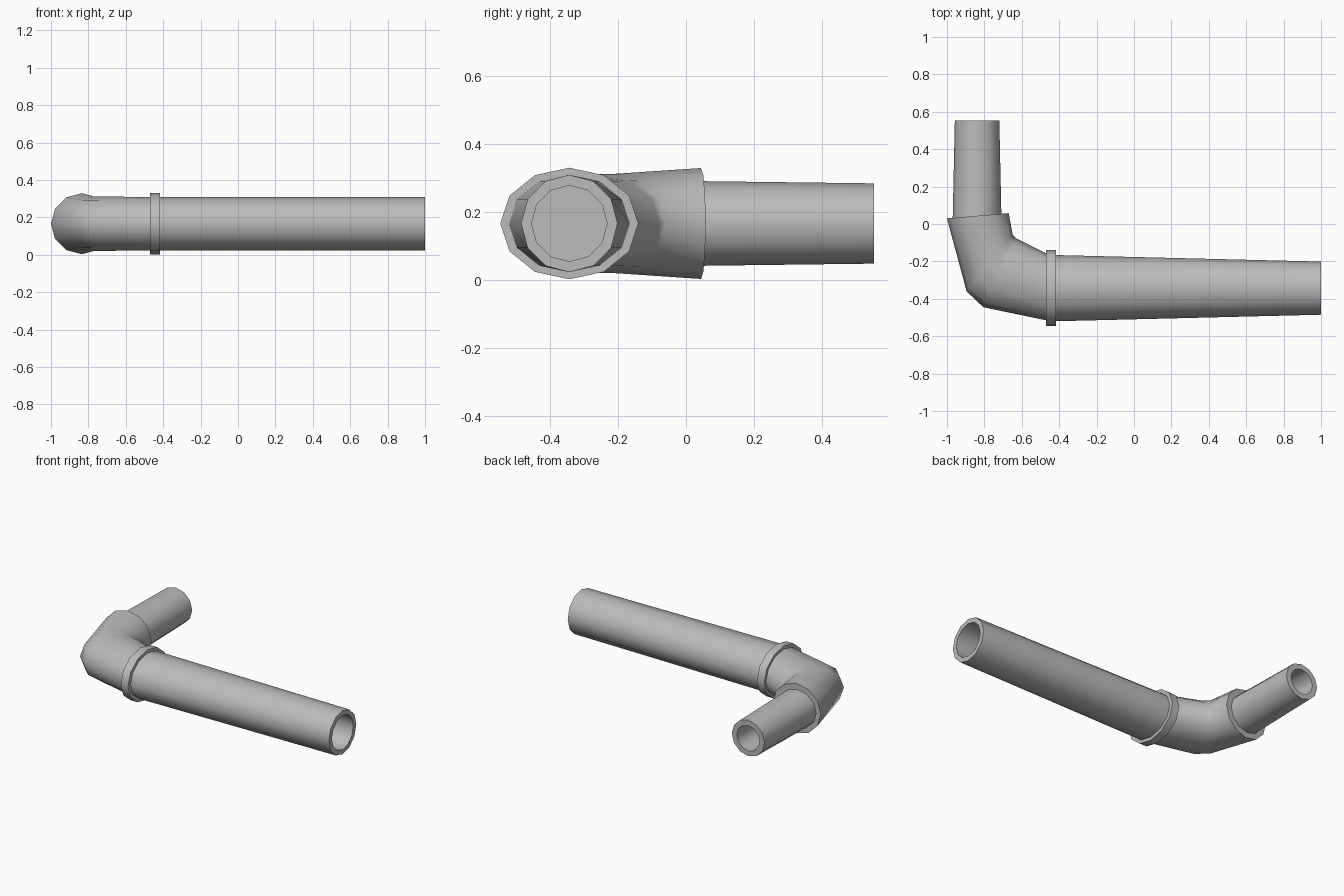
import bpy, bmesh, math
from mathutils import Vector

cube = bpy.data.objects.get("Cube")
if cube:
    bpy.data.objects.remove(cube, do_unlink=True)

SIDES = 12
MID_Z = 0.166

metal = bpy.data.materials.new("grey_metal")
metal.use_nodes = True
GREY = (0.5, 0.5, 0.5, 1)
metal.diffuse_color = GREY
metal.node_tree.nodes["Principled BSDF"].inputs["Base Color"].default_value = GREY


def loft(name, sections, closed=False):
    """Skin twelve-sided rings, each given as two plan points and a vertical radius."""
    bm = bmesh.new()
    rings = []
    for a, b, rz in sections:
        a, b = Vector(a), Vector(b)
        mid, half = (a + b) / 2, (b - a) / 2
        ring = []
        for i in range(SIDES):
            t = math.tau * i / SIDES
            p = mid + half * math.cos(t)
            ring.append(bm.verts.new((p.x, p.y, MID_Z + rz * math.sin(t))))
        rings.append(ring)
    pairs = list(zip(rings, rings[1:]))
    if closed:
        pairs.append((rings[-1], rings[0]))
    else:
        bm.faces.new(rings[0])
        bm.faces.new(rings[-1])
    for r, s in pairs:
        for i in range(SIDES):
            j = (i + 1) % SIDES
            bm.faces.new((r[i], r[j], s[j], s[i]))
    bmesh.ops.recalc_face_normals(bm, faces=bm.faces)
    mesh = bpy.data.meshes.new(name)
    bm.to_mesh(mesh)
    bm.free()
    mesh.materials.append(metal)
    obj = bpy.data.objects.new(name, mesh)
    bpy.context.collection.objects.link(obj)
    bpy.ops.object.select_all(action='DESELECT')
    obj.select_set(True)
    bpy.context.view_layer.objects.active = obj
    bpy.ops.object.shade_smooth_by_angle(angle=math.radians(40))


def across_x(x, ry, rz):
    """Ring facing along x, on the long pipe's axis."""
    return (x, -0.343 - ry), (x, -0.343 + ry), rz


def across_y(y, rx, rz):
    """Ring facing along y, on the short pipe's axis."""
    return (-0.839 - rx, y), (-0.839 + rx, y), rz


# Long tapered pipe with an open bore
loft("long_pipe", [across_x(-0.46, 0.178, 0.143), across_x(1, 0.142, 0.143),
                   across_x(1, 0.111, 0.112), across_x(-0.41, 0.111, 0.112)])

# Raised collar where the long pipe meets the elbow
loft("collar", [across_x(-0.47, 0.203, 0.164), across_x(-0.417, 0.203, 0.164),
                across_x(-0.417, 0.172, 0.14), across_x(-0.47, 0.172, 0.14)], closed=True)

# Elbow flaring out towards the short pipe
loft("elbow", [((-1, 0.03), (-0.67, 0.058), 0.163),
               ((-0.895, -0.36), (-0.648, -0.06), 0.146),
               ((-0.805, -0.445), (-0.63, -0.077), 0.145),
               across_x(-0.45, 0.176, 0.143)])

# Short pipe with an open bore
loft("short_pipe", [across_y(0, 0.131, 0.125), across_y(0.553, 0.119, 0.118),
                    across_y(0.553, 0.083, 0.083), across_y(0.06, 0.083, 0.083)])
